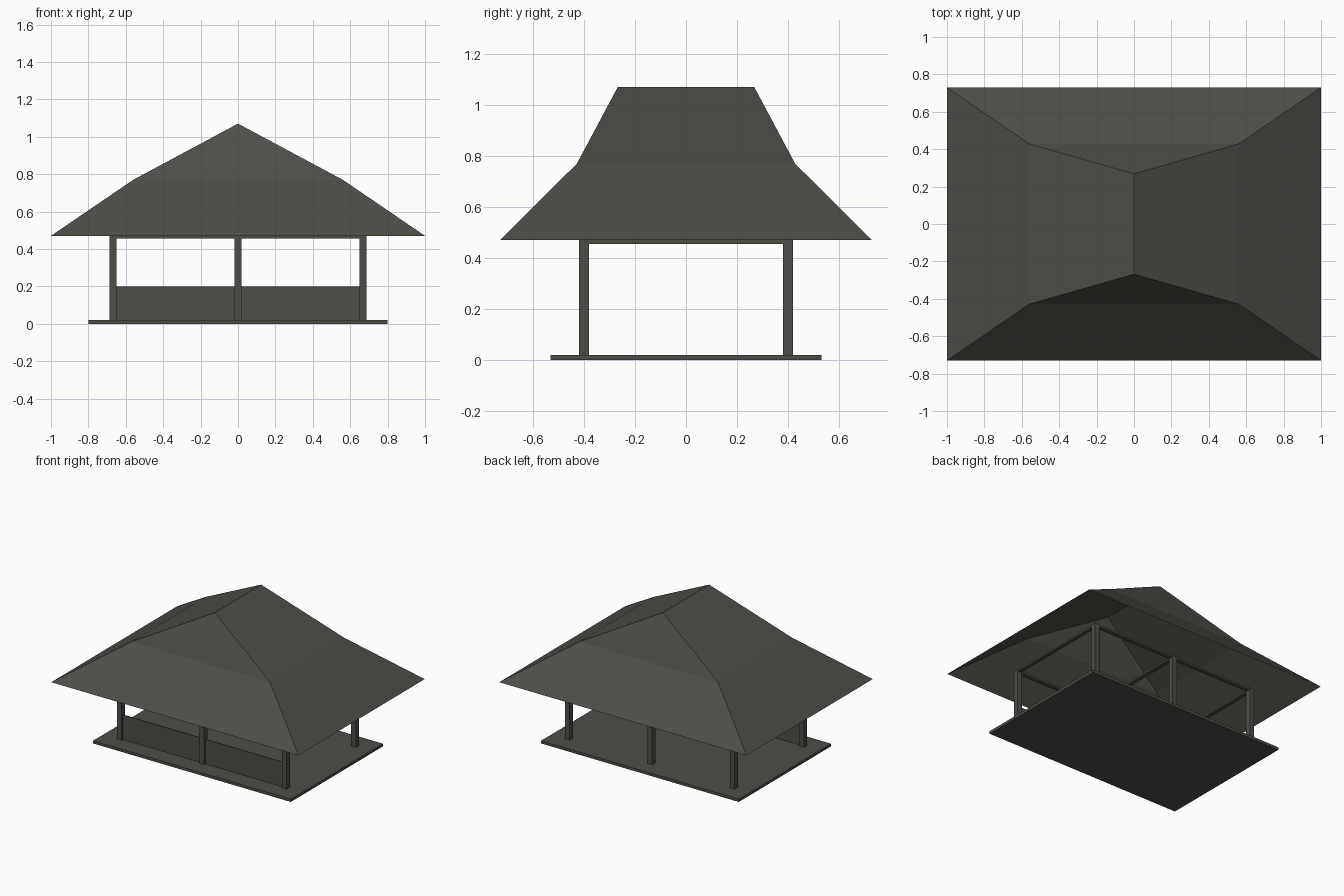
import bpy, bmesh

if "Cube" in bpy.data.objects:
    bpy.data.objects.remove(bpy.data.objects["Cube"])

mat = bpy.data.materials.new("dark olive grey")
mat.diffuse_color = (0.076, 0.076, 0.063, 1)
mat.use_nodes = True
mat.node_tree.nodes["Principled BSDF"].inputs["Base Color"].default_value = mat.diffuse_color


def finish(name, bm):
    bmesh.ops.recalc_face_normals(bm, faces=bm.faces[:])
    me = bpy.data.meshes.new(name)
    bm.to_mesh(me)
    bm.free()
    me.materials.append(mat)
    ob = bpy.data.objects.new(name, me)
    bpy.context.collection.objects.link(ob)
    return ob


def box(name, x0, x1, y0, y1, z0, z1):
    bm = bmesh.new()
    bmesh.ops.create_cube(bm, size=1)
    for v in bm.verts:
        v.co = ((x0 + x1) / 2 + v.co.x * (x1 - x0),
                (y0 + y1) / 2 + v.co.y * (y1 - y0),
                (z0 + z1) / 2 + v.co.z * (z1 - z0))
    return finish(name, bm)


# Floor slab
box("floor", -0.8, 0.8, -0.532, 0.532, 0, 0.02)

# Posts: three along the front, three along the back
PX, PY, H = 0.668, 0.4, 0.019
for x in (-PX, 0, PX):
    for y in (-PY, PY):
        box("post", x - H, x + H, y - H, y + H, 0.02, 0.47)
    # Cross beam joining the front and back post
    box("cross_beam", x - 0.015, x + 0.015, -PY + H, PY - H, 0.456, 0.47)

# Long beams between posts, and the low front panel
for s in (-1, 1):
    xa, xb = sorted((s * H, s * (PX - H)))
    for y in (-PY, PY):
        box("long_beam", xa, xb, y - 0.015, y + 0.015, 0.456, 0.47)
    box("front_panel", xa, xb, -PY - 0.003, -PY + 0.003, 0.02, 0.2)

# Two-pitch hipped roof: open shell, eave, knee, then ridge running front to back
bm = bmesh.new()
rings = []
for rx, ry, z in ((1.0, 0.73, 0.47), (0.56, 0.428, 0.77)):
    rings.append([bm.verts.new((sx * rx, sy * ry, z))
                  for sx, sy in ((-1, -1), (1, -1), (1, 1), (-1, 1))])
eave, knee = rings
front = bm.verts.new((0, -0.268, 1.07))
back = bm.verts.new((0, 0.268, 1.07))
for i in range(4):
    j = (i + 1) % 4
    bm.faces.new((eave[i], eave[j], knee[j], knee[i]))
bm.faces.new((knee[0], knee[1], front))
bm.faces.new((knee[1], knee[2], back, front))
bm.faces.new((knee[2], knee[3], back))
bm.faces.new((knee[3], knee[0], front, back))
finish("roof", bm)
